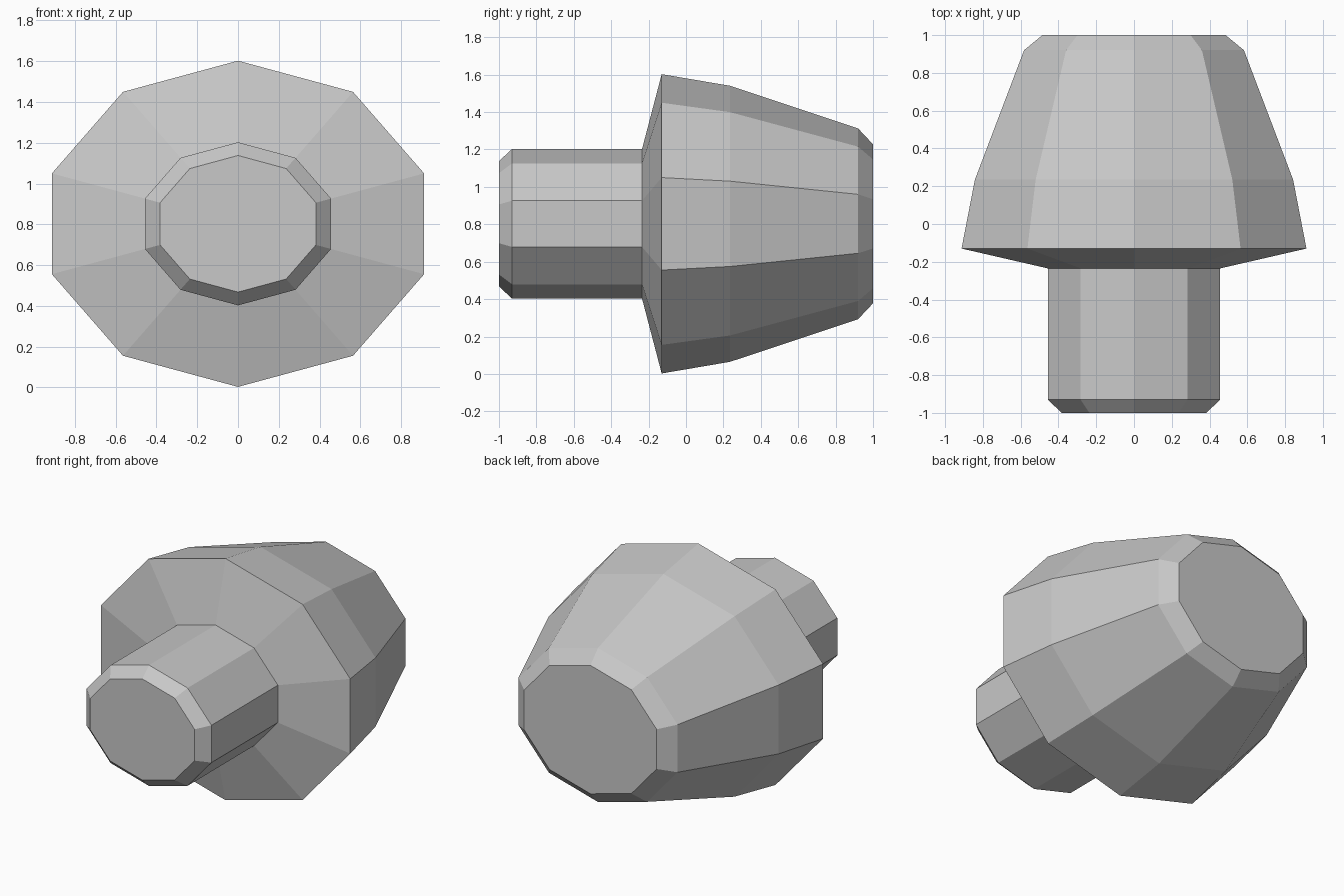
import bpy, bmesh, math

if "Cube" in bpy.data.objects:
    bpy.data.objects.remove(bpy.data.objects["Cube"])

SIDES = 10
CENTRE_Z = 0.8025
WIDTH = 1.2  # sideways stretch of the ten-sided cross-section

# (y, vertical radius) from the stem tip at the front to the cap end at the back
PROFILE = [
    (-1.00, 0.335), (-0.93, 0.40), (-0.235, 0.40),               # stem
    (-0.13, 0.80), (0.235, 0.738), (0.92, 0.51), (1.00, 0.425),  # cap
]

grey = bpy.data.materials.new("light_grey")
grey.diffuse_color = (0.58, 0.58, 0.58, 1)
grey.use_nodes = True
grey.node_tree.nodes["Principled BSDF"].inputs["Base Color"].default_value = grey.diffuse_color


def ring(bm, y, r):
    """Ten-sided loop with a corner straight up."""
    verts = []
    for i in range(SIDES):
        a = 2 * math.pi * i / SIDES
        verts.append(bm.verts.new((WIDTH * r * math.sin(a), y, CENTRE_Z + r * math.cos(a))))
    return verts


# Stem and tapered cap as one closed lofted body
bm = bmesh.new()
rings = [ring(bm, y, r) for y, r in PROFILE]
for a, b in zip(rings, rings[1:]):
    for i in range(SIDES):
        j = (i + 1) % SIDES
        bm.faces.new((a[i], a[j], b[j], b[i]))
bm.faces.new(rings[0])
bm.faces.new(rings[-1])
bmesh.ops.recalc_face_normals(bm, faces=bm.faces[:])

mesh = bpy.data.meshes.new("stem_and_cap")
bm.to_mesh(mesh)
bm.free()
mesh.materials.append(grey)
body = bpy.data.objects.new("stem_and_cap", mesh)
bpy.context.collection.objects.link(body)
